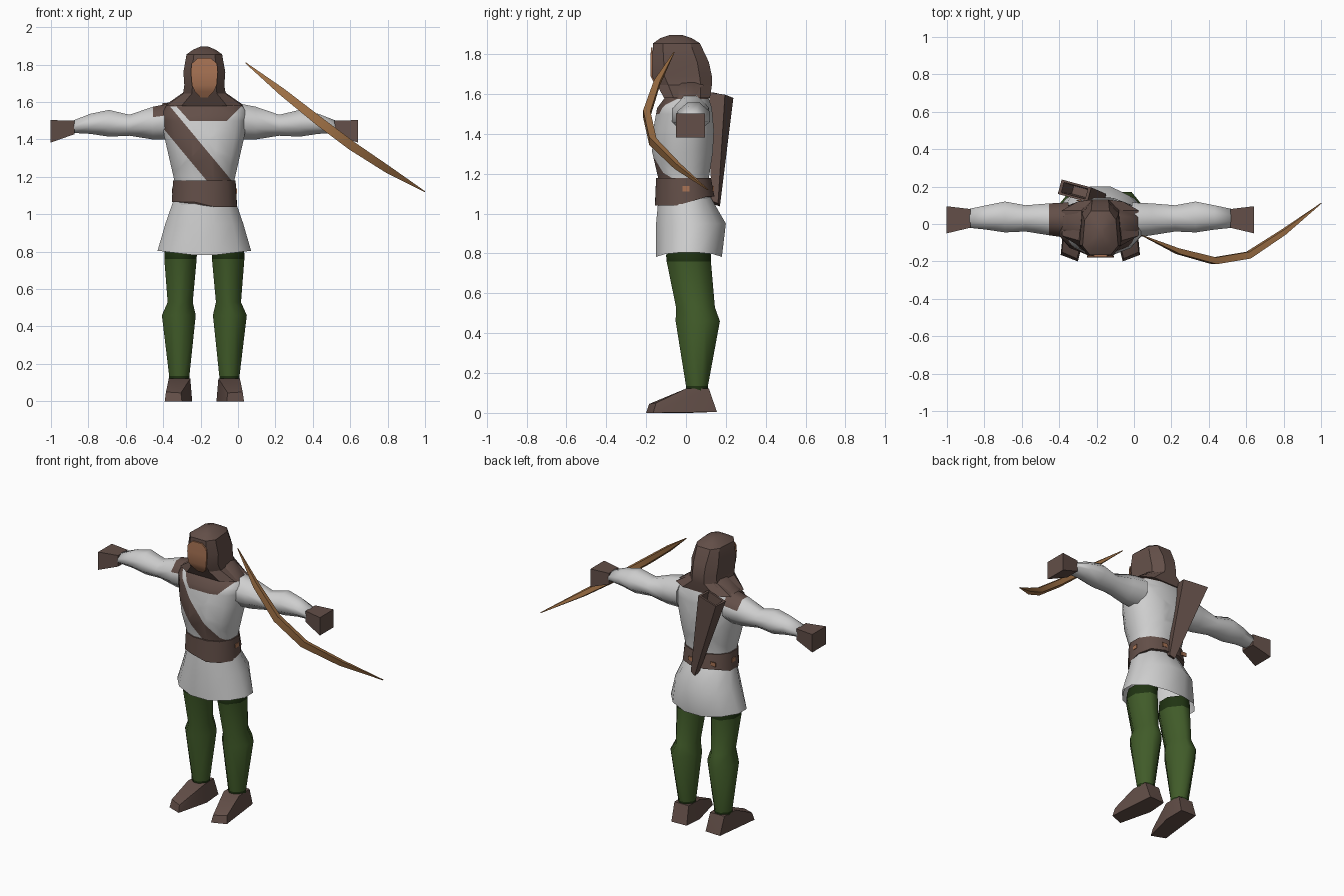
import bpy, bmesh, math
from mathutils import Vector, Matrix

if "Cube" in bpy.data.objects:
    bpy.data.objects.remove(bpy.data.objects["Cube"])

C = -0.18  # body centre line in x


def material(name, rgb):
    m = bpy.data.materials.new(name)
    m.diffuse_color = (*rgb, 1)
    m.use_nodes = True
    m.node_tree.nodes["Principled BSDF"].inputs["Base Color"].default_value = m.diffuse_color
    return m


CLOTH = material("pale cloth", (0.62, 0.62, 0.62))
LEATHER = material("brown leather", (0.125, 0.078, 0.065))
GREEN = material("green leggings", (0.052, 0.105, 0.022))
DARK = material("dark green trim", (0.014, 0.033, 0.006))
SKIN = material("skin", (0.40, 0.175, 0.09))
WOOD = material("bow wood", (0.35, 0.165, 0.06))


def finish(name, bm, mats, angle=40):
    bmesh.ops.recalc_face_normals(bm, faces=bm.faces)
    me = bpy.data.meshes.new(name)
    bm.to_mesh(me)
    bm.free()
    ob = bpy.data.objects.new(name, me)
    bpy.context.collection.objects.link(ob)
    for m in mats:
        me.materials.append(m)
    bpy.ops.object.select_all(action='DESELECT')
    ob.select_set(True)
    bpy.context.view_layer.objects.active = ob
    bpy.ops.object.shade_smooth_by_angle(angle=math.radians(angle))
    return ob


def skin_rings(rings, caps=(True, True)):
    """Join rings of points with quads."""
    bm = bmesh.new()
    rows = [[bm.verts.new(p) for p in r] for r in rings]
    n = len(rows[0])
    for a, b in zip(rows, rows[1:]):
        for i in range(n):
            j = (i + 1) % n
            bm.faces.new((a[i], a[j], b[j], b[i]))
    for row, cap in zip((rows[0], rows[-1]), caps):
        if cap:
            bm.faces.new(row)
    return bm


def section(u0, u1, v0, v1, n=8, power=1.0):
    """Rounded section filling the given box, with flat front and sides."""
    pts = []
    k = math.cos(math.pi / n) ** power
    for i in range(n):
        a = 2 * math.pi * (i + 0.5) / n
        c, s = [math.copysign(abs(f) ** power, f) / k for f in (math.cos(a), math.sin(a))]
        pts.append(((u0 + u1) / 2 + c * (u1 - u0) / 2, (v0 + v1) / 2 + s * (v1 - v0) / 2))
    return pts


def upright(profile, n=8, power=1.0, caps=(True, True)):
    """Loft up z from rows of z, half width, front y, back y."""
    return skin_rings([[(C + u, v, z) for u, v in section(-h, h, f, b, n, power)]
                       for z, h, f, b in profile], caps)


def cut(bm, point, normal):
    bmesh.ops.bisect_plane(bm, geom=bm.verts[:] + bm.edges[:] + bm.faces[:],
                           plane_co=point, plane_no=normal)


# Torso with diagonal strap and collar
bm = upright([(1.05, .16, -.14, .125), (1.18, .16, -.14, .115), (1.31, .19, -.17, .135),
              (1.42, .215, -.165, .14), (1.53, .23, -.145, .13),
              (1.59, .20, -.10, .11), (1.66, .10, -.09, .11)], 12, .88)
across = Vector((.77, 0, .64))
low, high = Vector((-.417, 0, 1.48)), Vector((-.283, 0, 1.48))
for p, d in ((low, across), (high, across), ((0, 0, 1.50), (0, 0, 1)), ((0, 0, 1.575), (0, 0, 1)),
             ((C - .08, 0, 1.5), (1, 0, .9)), ((C + .12, 0, 1.5), (1, 0, -1))):
    cut(bm, p, d)
for f in bm.faces:
    c = f.calc_center_median()
    strap = low.dot(across) < c.dot(across) < high.dot(across) and (c.y < 0 or c.z > 1.5) and c.x < .05
    rise = c.z - 1.5
    collar = c.z > 1.575 or (rise > 0 and c.y < 0 and C - .08 - .9 * rise < c.x < C + .12 + rise)
    f.material_index = int(strap or collar)
finish("torso", bm, [CLOTH, LEATHER])

# Tunic skirt, its hem dipping at the middle
bm = upright([(.775, .25, -.15, .18), (.95, .208, -.15, .20), (1.08, .163, -.138, .125)],
             12, 1.0, (False, False))
for v in bm.verts:
    if v.co.z < .8:
        v.co.z += .03 * min(1, abs(v.co.x - C) / .25)
finish("tunic_skirt", bm, [CLOTH], 50)

# Belt, hanging a little lower on one side and narrower behind
bm = upright([(1.065, .174, -.155, .143), (1.18, .167, -.15, .125)], 12, .92)
for v in bm.verts:
    if v.co.z < 1.1 and v.co.y < 0 and v.co.x > C + .05:
        v.co.z -= .025
    elif v.co.z < 1.1 and v.co.y > .05:
        v.co.z += .02
finish("belt", bm, [LEATHER])

# Small studs around the back of the belt
for i, (dx, y, wx, wy) in enumerate(((-.11, .125, .018, .003), (.05, .137, .018, .003),
                                     (-.171, 0, .003, .018), (.171, 0, .003, .018))):
    bm = bmesh.new()
    bmesh.ops.create_cube(bm, size=2, matrix=Matrix.Translation((C + dx, y, 1.125))
                          @ Matrix.Diagonal((wx, wy, .013, 1)))
    finish("belt_stud_%d" % (i + 1), bm, [SKIN])

# Hood, flaring over the shoulders, narrowing behind
bm = upright([(1.58, .205, -.11, .12), (1.645, .114, -.145, .13),
              (1.69, .107, -.17, .13), (1.76, .112, -.17, .115),
              (1.855, .095, -.165, .07), (1.88, .06, -.13, .03),
              (1.897, .02, -.08, -.02)], 8, .6)
for v in bm.verts:
    if v.co.z > 1.6 and v.co.y > .0:
        v.co.x = C + (v.co.x - C) * (.68 if v.co.y > .075 else .88)
finish("hood", bm, [LEATHER], 30)

# Face plate, pointed at the chin, following the hood's front
face = [(1.625, .02, -.142), (1.655, .05, -.160), (1.69, .066, -.178), (1.76, .072, -.178),
        (1.805, .068, -.177), (1.835, .035, -.176)]
finish("face", skin_rings([[(C - h, y, z), (C + h, y, z), (C + h, y + .009, z), (C - h, y + .009, z)]
                           for z, h, y in face]), [SKIN])

for side, label in ((-1, "right"), (1, "left")):
    # Sleeved arm: outward offset, z range, y range
    arm = [(.17, 1.40, 1.595, -.075, .115), (.275, 1.40, 1.575, -.06, .11), (.40, 1.42, 1.532, -.04, .10),
           (.51, 1.415, 1.558, -.045, .12), (.61, 1.43, 1.537, -.03, .10), (.705, 1.435, 1.50, -.02, .08)]
    bm = skin_rings([[(C + side * o, v, z) for v, z in section(y0, y1, z0, z1, 8, 1.15)]
                     for o, z0, z1, y0, y1 in arm])
    for f in bm.faces:  # the shoulder strap runs over one sleeve top
        c = f.calc_center_median()
        f.material_index = int(side < 0 and c.x > C - .26 and c.z > 1.52)
    finish(label + "_arm", bm, [CLOTH, LEATHER], 75)

    # Gloved fist flaring outward
    fist = [(.695, 1.428, 1.502, -.02, .08), (.822, 1.383, 1.503, -.05, .095)]
    bm = skin_rings([[(C + side * o, y, z) for y, z in ((y0, z0), (y1, z0), (y1, z1), (y0, z1))]
                     for o, z0, z1, y0, y1 in fist])
    finish(label + "_glove", bm, [LEATHER])

    # Legging: z, x offsets, y range
    leg = [(.83, .04, .205, -.09, .125), (.79, .04, .214, -.10, .125), (.76, .041, .214, -.097, .125),
           (.53, .062, .196, -.05, .145), (.46, .046, .227, -.052, .17),
           (.135, .08, .188, 0, .11), (.10, .08, .188, 0, .11)]
    bm = skin_rings([[(C + side * u, v, z) for u, v in section(a, b, f, k, 8, 1.2)]
                     for z, a, b, f, k in leg])
    for f in bm.faces:
        z = f.calc_center_median().z
        f.material_index = int(z > .765 or z < .13)
    finish(label + "_leg", bm, [GREEN, DARK], 58)

    # Wedge shoe with the toe turned out
    shoe = [(.075, 0, .122), (.19, 0, .122), (.08, .115, .122), (.185, .115, .122),
            (.07, .15, .005), (.18, .155, .005), (.212, -.165, 0), (.12, -.2, 0),
            (.205, -.15, .05), (.125, -.185, .045), (.065, .02, 0)]
    bm = bmesh.new()
    for u, y, z in shoe:
        bm.verts.new((C + side * u, y, z))
    bmesh.ops.convex_hull(bm, input=bm.verts)
    finish(label + "_shoe", bm, [LEATHER], 25)

# Quiver slung across the back: tapered, turned slightly, with a hollow mouth
top, bottom = Vector((-.318, .178, 1.595)), Vector((-.17, .148, 1.05))
turn = Matrix.Rotation(math.radians(-15), 3, 'Z')
rings = []
for t, wide, deep in ((1, .018, .018), (0, .082, .04), (0, .066, .028), (.25, .048, .022)):
    c = top.lerp(bottom, t)
    rings.append([c + turn @ Vector((sx * wide, sy * deep, -sy * .006 + sx * .008))
                  for sx, sy in ((-1, -1), (1, -1), (1, 1), (-1, 1))])
finish("quiver", skin_rings(rings), [LEATHER], 25)

# Bow: tapered curved stave, broad side forward
path = [Vector(p) for p in ((.04, -.06, 1.81), (.235, -.148, 1.655), (.43, -.20, 1.50),
                            (.61, -.17, 1.365), (.80, -.045, 1.24), (1.0, .11, 1.12))]
rings = []
for p, r in zip(path, (.003, .022, .027, .027, .022, .003)):
    rings.append([p + Vector((.58 * u, v, .81 * u)) * r
                  for u, v in ((-.9, -.55), (.9, -.55), (.6, .8), (-.6, .8))])
finish("bow", skin_rings(rings), [WOOD], 30)
